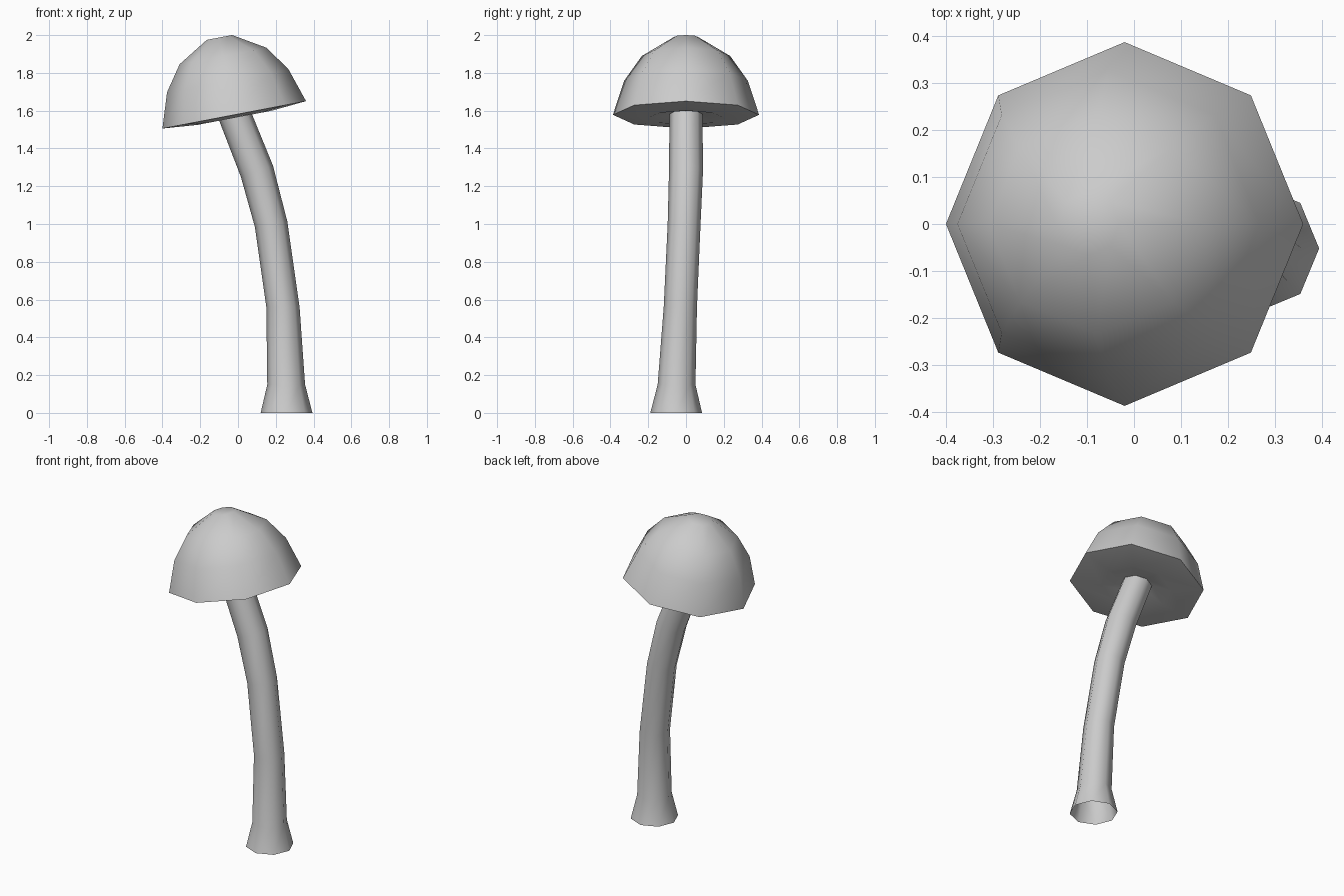
import bpy, bmesh, math
from mathutils import Matrix, Vector

cube = bpy.data.objects.get("Cube")
if cube:
    bpy.data.objects.remove(cube, do_unlink=True)

SIDES = 8

grey = bpy.data.materials.new("light_grey")
grey.use_nodes = True
COLOUR = (0.6, 0.6, 0.6, 1)
grey.diffuse_color = COLOUR
grey.node_tree.nodes["Principled BSDF"].inputs["Base Color"].default_value = COLOUR


def loft(name, rings, cap_start=False, cap_end=False):
    """Skin octagonal rings given as (centre, radius, tilt in degrees)."""
    bm = bmesh.new()
    loops = []
    for centre, radius, tilt in rings:
        frame = Matrix.Translation(centre) @ Matrix.Rotation(math.radians(-tilt), 4, "Y")
        loops.append([
            bm.verts.new(frame @ Vector((radius * math.cos(a), radius * math.sin(a), 0)))
            for a in (math.tau * i / SIDES for i in range(SIDES))
        ])
    for low, high in zip(loops, loops[1:]):
        for i in range(SIDES):
            j = (i + 1) % SIDES
            bm.faces.new((low[i], low[j], high[j], high[i]))
    if cap_start:
        bm.faces.new(loops[0][::-1])
    if cap_end:
        bm.faces.new(loops[-1])
    mesh = bpy.data.meshes.new(name)
    bm.to_mesh(mesh)
    bm.free()
    mesh.materials.append(grey)
    obj = bpy.data.objects.new(name, mesh)
    bpy.context.collection.objects.link(obj)
    bpy.ops.object.select_all(action="DESELECT")
    obj.select_set(True)
    bpy.context.view_layer.objects.active = obj
    bpy.ops.object.shade_smooth_by_angle(angle=math.radians(60))
    return obj


# Curved stem with a flared, open foot
loft("stem", [
    ((0.257, -0.052, 0), 0.137, 0),
    ((0.255, -0.05, 0.15), 0.1, 0),
    ((0.238, -0.03, 0.56), 0.088, 0),
    ((0.175, -0.01, 1.0), 0.087, 10),
    ((0.1, 0, 1.28), 0.09, 19),
    ((-0.035, 0, 1.62), 0.087, 15),
])

# Tilted cap: (radius, height along its axis), from underside hollow to crown
CAP_TILT = 10.8
axis = Matrix.Rotation(math.radians(-CAP_TILT), 3, "Y") @ Vector((0, 0, 1))
rim_centre = Vector((-0.02, 0, 1.578))
profile = [(0.09, 0.005), (0.2, -0.016), (0.387, 0),
           (0.327, 0.184), (0.234, 0.317), (0.068, 0.417)]
loft("cap", [(rim_centre + axis * h, r, CAP_TILT) for r, h in profile],
     cap_start=True, cap_end=True)
